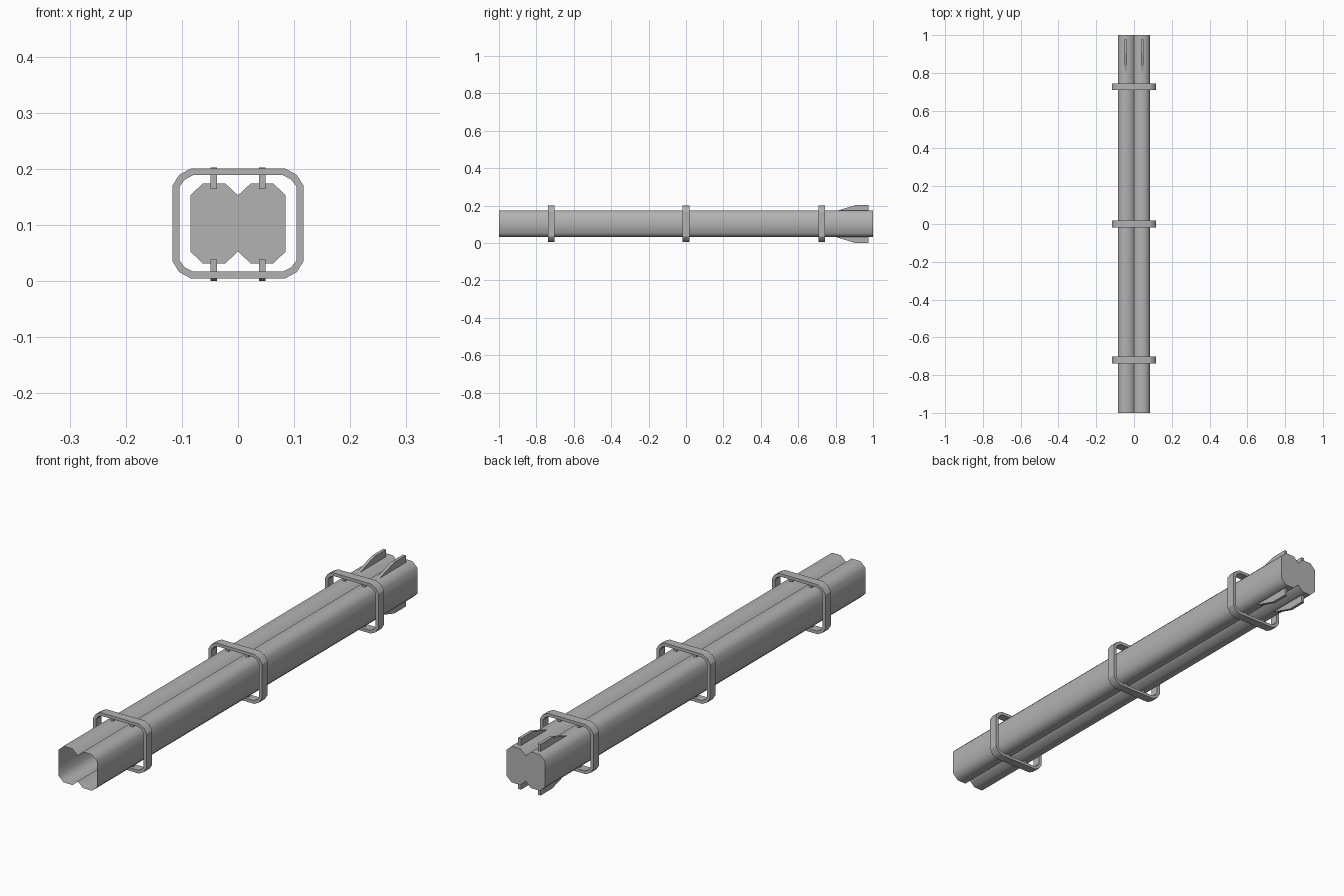
import bpy, bmesh, math
from mathutils import Matrix, Vector

if "Cube" in bpy.data.objects:
    bpy.data.objects.remove(bpy.data.objects["Cube"])

CZ = 0.1025   # height of the tube axis
FIN_Z = 0.101  # height the fins and pegs mirror about


def finish(bm, name, smooth=None):
    bmesh.ops.recalc_face_normals(bm, faces=bm.faces)
    me = bpy.data.meshes.new(name)
    bm.to_mesh(me)
    bm.free()
    ob = bpy.data.objects.new(name, me)
    bpy.context.collection.objects.link(ob)
    if smooth:
        me.shade_smooth()
        me.set_sharp_from_angle(angle=math.radians(smooth))
    return ob


def mirror4(quarter):
    """Closed loop from a quarter outline (x, dz) running top to side."""
    right = quarter + [(x, -z) for x, z in reversed(quarter)]
    left = [(-x, z) for x, z in reversed(right)]
    loop = []
    for p in right + left:
        if p not in loop:
            loop.append(p)
    return loop


def add_loop(bm, loop, y):
    return [bm.verts.new((x, y, CZ + z)) for x, z in loop]


def bridge(bm, a, b):
    n = len(a)
    for i in range(n):
        bm.faces.new((a[i], a[(i + 1) % n], b[(i + 1) % n], b[i]))


# Twin tube: one thin shell, open at the front and capped at the back
tube = mirror4([(0.0, 0.050), (0.023, 0.0715), (0.0625, 0.0715), (0.085, 0.050)])
bm = bmesh.new()
front, back = add_loop(bm, tube, -1), add_loop(bm, tube, 1)
bridge(bm, front, back)
bm.faces.new(back)
finish(bm, "twin_tube", 50)

# Rounded clamp rings, with small pegs joining them to the tubes
outer = mirror4([(0.084, 0.098), (0.105, 0.0865), (0.117, 0.067)])
inner = mirror4([(0.080, 0.086), (0.095, 0.078), (0.104, 0.066)])
for label, y in (("front", -0.72), ("middle", 0.0), ("rear", 0.727)):
    bm = bmesh.new()
    loops = [add_loop(bm, l, y + d) for l, d in
             ((outer, -0.0175), (outer, 0.0175), (inner, 0.0175), (inner, -0.0175))]
    for i in range(4):
        bridge(bm, loops[i], loops[(i + 1) % 4])
    finish(bm, label + "_ring", 30)

    bm = bmesh.new()
    for sx in (-1, 1):
        for sz in (-1, 1):
            m = Matrix.Translation((sx * 0.043, y, FIN_Z + sz * 0.077))
            bmesh.ops.create_cube(bm, size=1, matrix=m @ Matrix.Diagonal((0.012, 0.012, 0.028, 1)))
    finish(bm, label + "_ring_pegs")

# Swept tail fins above and below each tube
fin = [(0.80, 0.063), (0.81, 0.072), (0.905, 0.101), (0.977, 0.101), (0.977, 0.063)]
bm = bmesh.new()
for sx in (-1, 1):
    for sz in (-1, 1):
        vs = [bm.verts.new((sx * 0.043 - 0.006, y, FIN_Z + sz * z)) for y, z in fin]
        f = bm.faces.new(vs)
        ext = bmesh.ops.extrude_face_region(bm, geom=[f], use_keep_orig=True)
        new = [v for v in ext["geom"] if isinstance(v, bmesh.types.BMVert)]
        bmesh.ops.translate(bm, verts=new, vec=Vector((0.012, 0, 0)))
finish(bm, "tail_fins")

# Dark grey finish
mat = bpy.data.materials.new("dark_grey")
mat.diffuse_color = (0.45, 0.45, 0.45, 1)
mat.use_nodes = True
mat.node_tree.nodes["Principled BSDF"].inputs["Base Color"].default_value = mat.diffuse_color
for ob in bpy.data.objects:
    ob.data.materials.append(mat)
